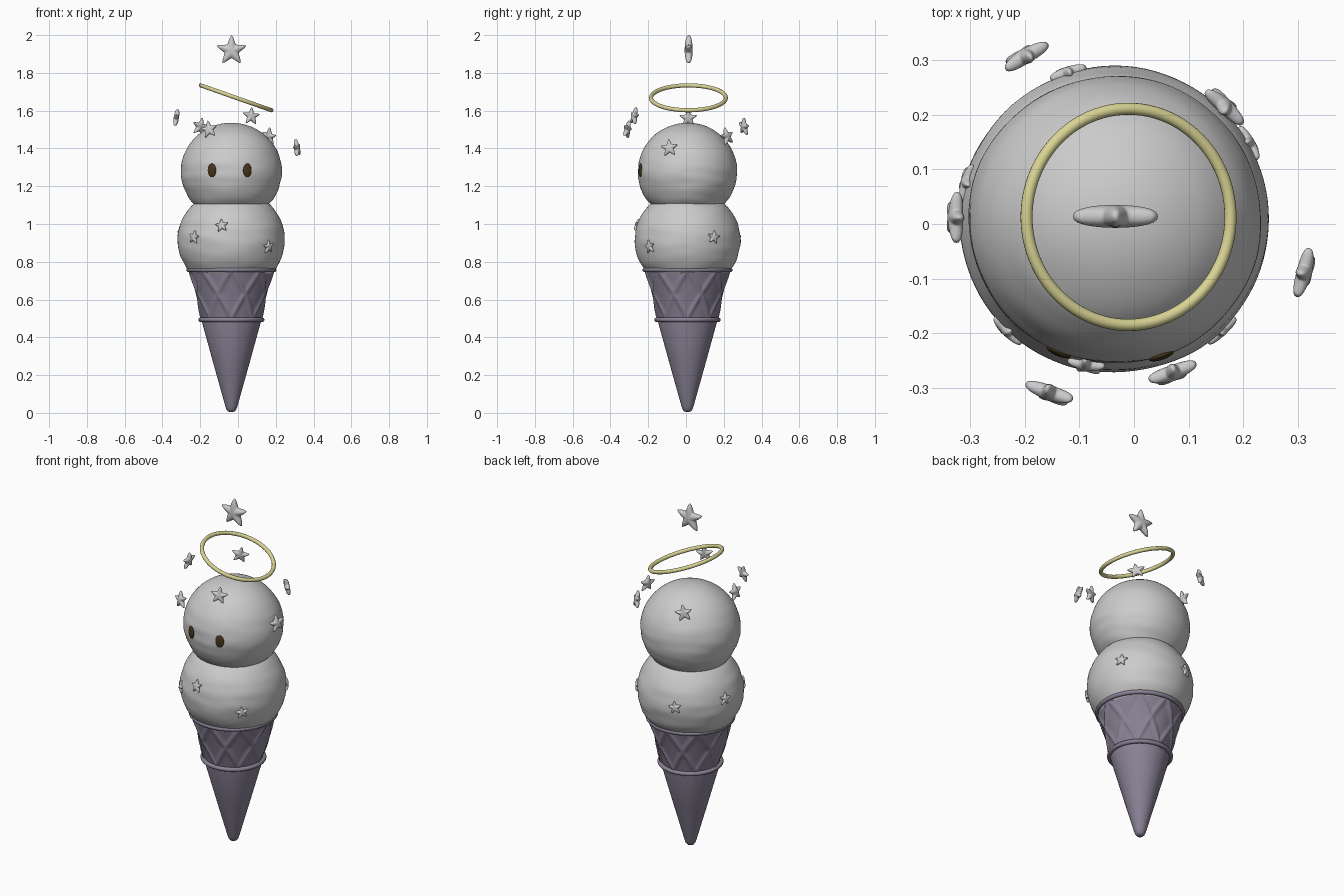
import bpy, bmesh, math
from mathutils import Vector, Matrix, noise

if "Cube" in bpy.data.objects:
    bpy.data.objects.remove(bpy.data.objects["Cube"])

CX, CY = -0.035, 0.008   # axis of the cone and scoops


def material(name, rgb):
    m = bpy.data.materials.new(name)
    m.diffuse_color = (*rgb, 1)
    m.use_nodes = True
    m.node_tree.nodes["Principled BSDF"].inputs["Base Color"].default_value = m.diffuse_color
    return m


def finish(bm, name, mat=None):
    bmesh.ops.recalc_face_normals(bm, faces=bm.faces)
    for f in bm.faces:
        f.smooth = True
    me = bpy.data.meshes.new(name)
    bm.to_mesh(me)
    bm.free()
    ob = bpy.data.objects.new(name, me)
    bpy.context.collection.objects.link(ob)
    if mat:
        me.materials.append(mat)
    return ob


def lathe(name, profile, mat, n=96, relief=None):
    """Revolve (radius, z) points about the cone axis, with optional radial relief."""
    bm = bmesh.new()
    rings = []
    for r, z in profile:
        ring = []
        for i in range(n):
            a = 2 * math.pi * i / n
            rr = r + (relief(a, z) if relief else 0)
            ring.append(bm.verts.new((CX + rr * math.cos(a), CY + rr * math.sin(a), z)))
        rings.append(ring)
    for lo, hi in zip(rings, rings[1:]):
        for i in range(n):
            bm.faces.new((lo[i], lo[(i + 1) % n], hi[(i + 1) % n], hi[i]))
    bm.faces.new(rings[0][::-1])
    bm.faces.new(rings[-1])
    return finish(bm, name, mat)


def torus(name, R, r, mat, matrix, n=96, k=14):
    bm = bmesh.new()
    v = [[bm.verts.new(((R + r * math.cos(b)) * math.cos(a),
                        (R + r * math.cos(b)) * math.sin(a), r * math.sin(b)))
          for b in (2 * math.pi * j / k for j in range(k))]
         for a in (2 * math.pi * i / n for i in range(n))]
    for i in range(n):
        for j in range(k):
            i2, j2 = (i + 1) % n, (j + 1) % k
            bm.faces.new((v[i][j], v[i2][j], v[i2][j2], v[i][j2]))
    bm.transform(matrix)
    return finish(bm, name, mat)


def scoop(name, z, r, rz, seed):
    bm = bmesh.new()
    bmesh.ops.create_uvsphere(bm, u_segments=96, v_segments=64, radius=1)
    for v in bm.verts:
        p = v.co.copy()
        ripple = noise.noise(Vector((p.x * 1.6 + seed, p.y * 1.6, p.z * 6)))
        v.co = p * (1 + 0.014 * ripple * (1 - 0.7 * max(p.z, 0)))
    bm.transform(Matrix.Translation((CX, CY, z)) @ Matrix.Diagonal((r, r * 0.985, rz, 1)))
    return finish(bm, name)


def facing(loc, normal, roll=0.0):
    """Frame at loc: local z along normal, local y upward, rolled about the normal."""
    n = Vector(normal).normalized()
    x = Vector((0, 0, 1)).cross(n).normalized()
    y = n.cross(x)
    rot = Matrix((x, y, n)).transposed().to_4x4()
    return Matrix.Translation(loc) @ rot @ Matrix.Rotation(roll, 4, 'Z')


def star(name, loc, normal, R, half, roll=0.0, n=60, rings=7):
    """Puffy five-pointed star with rounded tips."""
    k, m = 0.955, 2.95

    def outline(a):
        den = math.cos((2 * math.asin(k * math.cos(5 * a)) + math.pi * m) / 10)
        return math.cos((2 * math.asin(k) + math.pi * m) / 10) / den
    bm = bmesh.new()
    poles = {s: bm.verts.new((0, 0, s * half)) for s in (1, -1)}
    rim = None
    for s in (1, -1):
        loops = []
        for q in range(1, rings + 1):
            u = math.pi / 2 * q / rings
            if q == rings and rim:
                loops.append(rim)
                continue
            loop = []
            for i in range(n):
                a = 2 * math.pi * i / n
                d = R * outline(a) * math.sin(u)
                loop.append(bm.verts.new((-d * math.sin(a), d * math.cos(a),
                                          s * half * math.cos(u) ** 0.8 if q < rings else 0)))
            loops.append(loop)
        rim = loops[-1]
        for i in range(n):
            j = (i + 1) % n
            bm.faces.new((poles[s], loops[0][i], loops[0][j]))
            for a, b in zip(loops, loops[1:]):
                bm.faces.new((a[i], b[i], b[j], a[j]))
    bm.transform(facing(loc, normal, roll))
    return finish(bm, name)


cone_mat = material("cone_purple", (0.25, 0.22, 0.30))
halo_mat = material("halo_yellow", (0.70, 0.66, 0.30))
eye_mat = material("eye_brown", (0.06, 0.035, 0.01))

# Cone with a rounded tip
lathe("cone_lower", [(0.008, 0.005), (0.018, 0.008), (0.026, 0.018), (0.032, 0.035),
                     (0.095, 0.26), (0.157, 0.485), (0.157, 0.50)], cone_mat)


# Cup with crossing diagonal waffle ribs
def waffle(a, z):
    t = (z - 0.5) / 0.26
    ribs = [abs(math.sin(4 * a + s * math.pi * t)) for s in (1, -1)]
    return 0.009 * max(math.exp(-(d / 0.28) ** 2) for d in ribs) - 0.003


lathe("waffle_cup", [(0.156 + 0.068 * i / 32, 0.49 + 0.27 * i / 32) for i in range(33)],
      cone_mat, 160, waffle)
torus("cup_rim", 0.226, 0.012, cone_mat, Matrix.Translation((CX, CY, 0.757)))
torus("cup_lower_band", 0.163, 0.012, cone_mat, Matrix.Translation((CX, CY, 0.493)))

# Ice cream scoops
scoop("lower_scoop", 0.915, 0.284, 0.27, 0.0)
scoop("upper_scoop", 1.278, 0.267, 0.258, 7.3)

# Eyes
for side, x in (("left", -0.138), ("right", 0.050)):
    dx = x - CX
    loc = Vector((x, CY - math.sqrt(0.263 ** 2 - dx ** 2), 1.284))
    bm = bmesh.new()
    bmesh.ops.create_uvsphere(bm, u_segments=32, v_segments=16, radius=1)
    bm.transform(facing(loc, (dx, loc.y - CY, 0)) @ Matrix.Diagonal((0.024, 0.036, 0.008, 1)))
    finish(bm, "eye_" + side, eye_mat)

# Tilted halo
torus("halo", 0.198, 0.011, halo_mat,
      Matrix.Translation((-0.010, 0.013, 1.668)) @ Matrix.Rotation(math.radians(19.4), 4, 'Y'))

# Star above the halo
star("top_star", (-0.034, 0.014, 1.918), (0, -1, 0), 0.082, 0.021)

# Stars floating around the upper scoop
floating = [(-0.327, 0.012, 1.56, 0.0), (-0.20, 0.307, 1.515, 0.2), (-0.153, -0.31, 1.50, 0.2),
            (0.07, -0.273, 1.57, -0.1), (0.165, 0.217, 1.463, 0.2), (0.312, -0.088, 1.402, 0.1)]
for i, (x, y, z, roll) in enumerate(floating):
    star(f"floating_star_{i + 1}", (x, y, z), (x - CX, y - CY, 0.05), 0.049, 0.014, roll)

# Small stars pressed into the lower scoop, given as direction from its axis and height
pressed = [(-0.052, -0.27, 0.992), (-0.195, -0.20, 0.930), (0.20, -0.205, 0.880),
           (0.26, 0.147, 0.930), (-0.087, 0.268, 0.930), (-0.275, 0.07, 0.955)]
for i, (dx, dy, z) in enumerate(pressed):
    h = math.sqrt(1 - ((z - 0.915) / 0.27) ** 2) * 0.283
    d = Vector((dx, dy, 0)).normalized() * h
    d.z = z - 0.915
    star(f"pressed_star_{i + 1}", Vector((CX, CY, 0.915)) + d, d, 0.037, 0.011, 0.15 * (-1) ** i)
